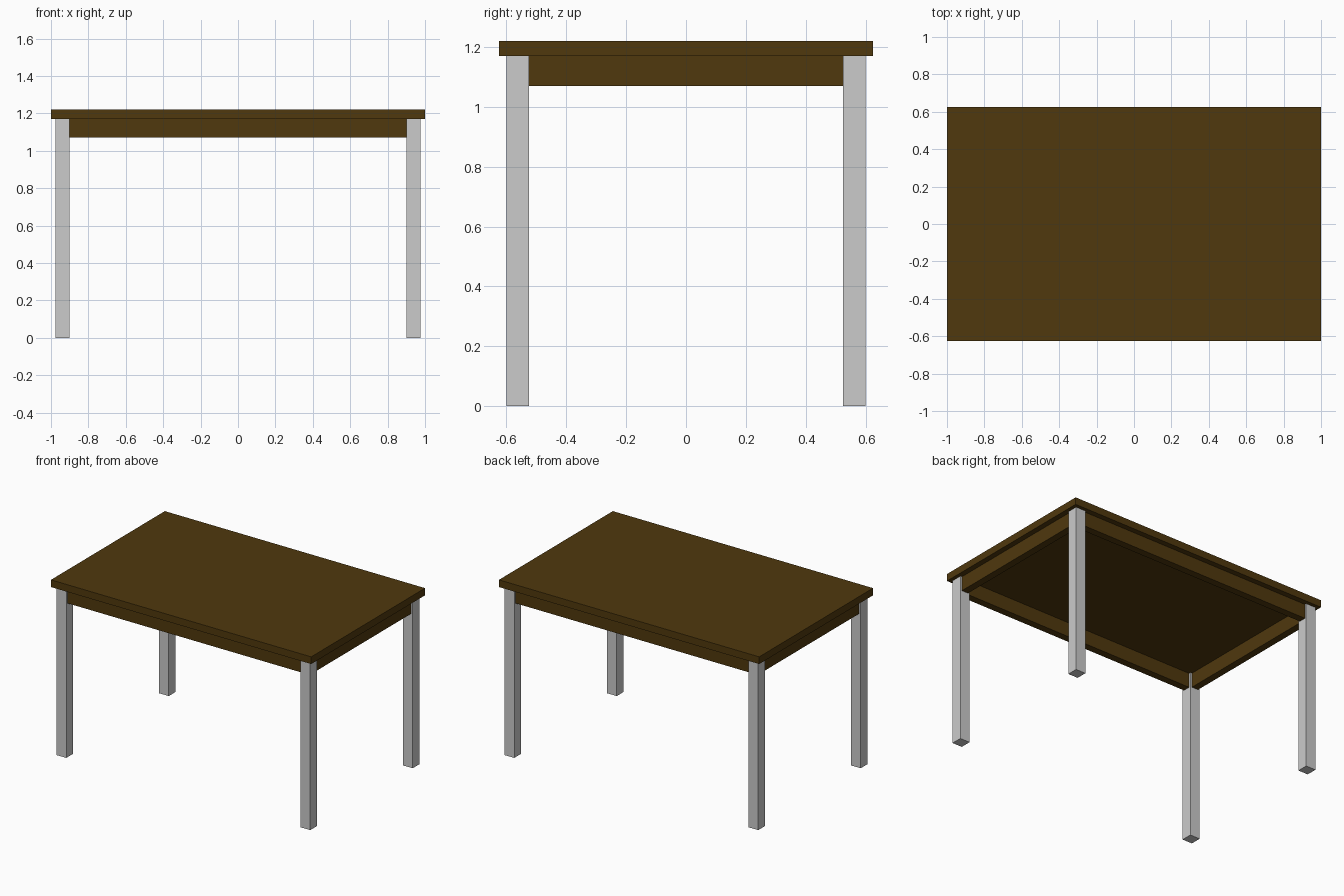
import bpy

if "Cube" in bpy.data.objects:
    bpy.data.objects.remove(bpy.data.objects["Cube"])

# Colours
def material(name, rgb):
    m = bpy.data.materials.new(name)
    m.diffuse_color = (*rgb, 1)
    m.use_nodes = True
    m.node_tree.nodes["Principled BSDF"].inputs["Base Color"].default_value = m.diffuse_color
    return m

wood = material("dark_brown_wood", (0.080, 0.040, 0.004))
metal = material("light_grey_metal", (0.60, 0.60, 0.60))

def box(name, centre, size, mat):
    bpy.ops.mesh.primitive_cube_add(size=1, location=centre)
    ob = bpy.context.object
    ob.name = name
    ob.scale = size
    bpy.ops.object.transform_apply(location=False, rotation=False, scale=True)
    ob.data.materials.append(mat)
    return ob

TOP_Z, HEIGHT = 1.17, 1.22        # underside and upper face of the top
LEG, LX, LY = 0.075, 0.9375, 0.5625   # leg width and leg centres
APRON_T, APRON_H = 0.05, 0.10

# Table top
box("table_top", (0, 0, (TOP_Z + HEIGHT) / 2), (2, 1.25, HEIGHT - TOP_Z), wood)

# Four square legs
for sx, side in ((-1, "left"), (1, "right")):
    for sy, end in ((-1, "front"), (1, "back")):
        box(f"leg_{end}_{side}", (sx * LX, sy * LY, TOP_Z / 2), (LEG, LEG, TOP_Z), metal)

# Aprons running between the legs
az = TOP_Z - APRON_H / 2
for s, end, side in ((-1, "front", "left"), (1, "back", "right")):
    box(f"apron_{end}", (0, s * LY, az), (2 * LX - LEG, APRON_T, APRON_H), wood)
    box(f"apron_{side}", (s * LX, 0, az), (APRON_T, 2 * LY - LEG, APRON_H), wood)
